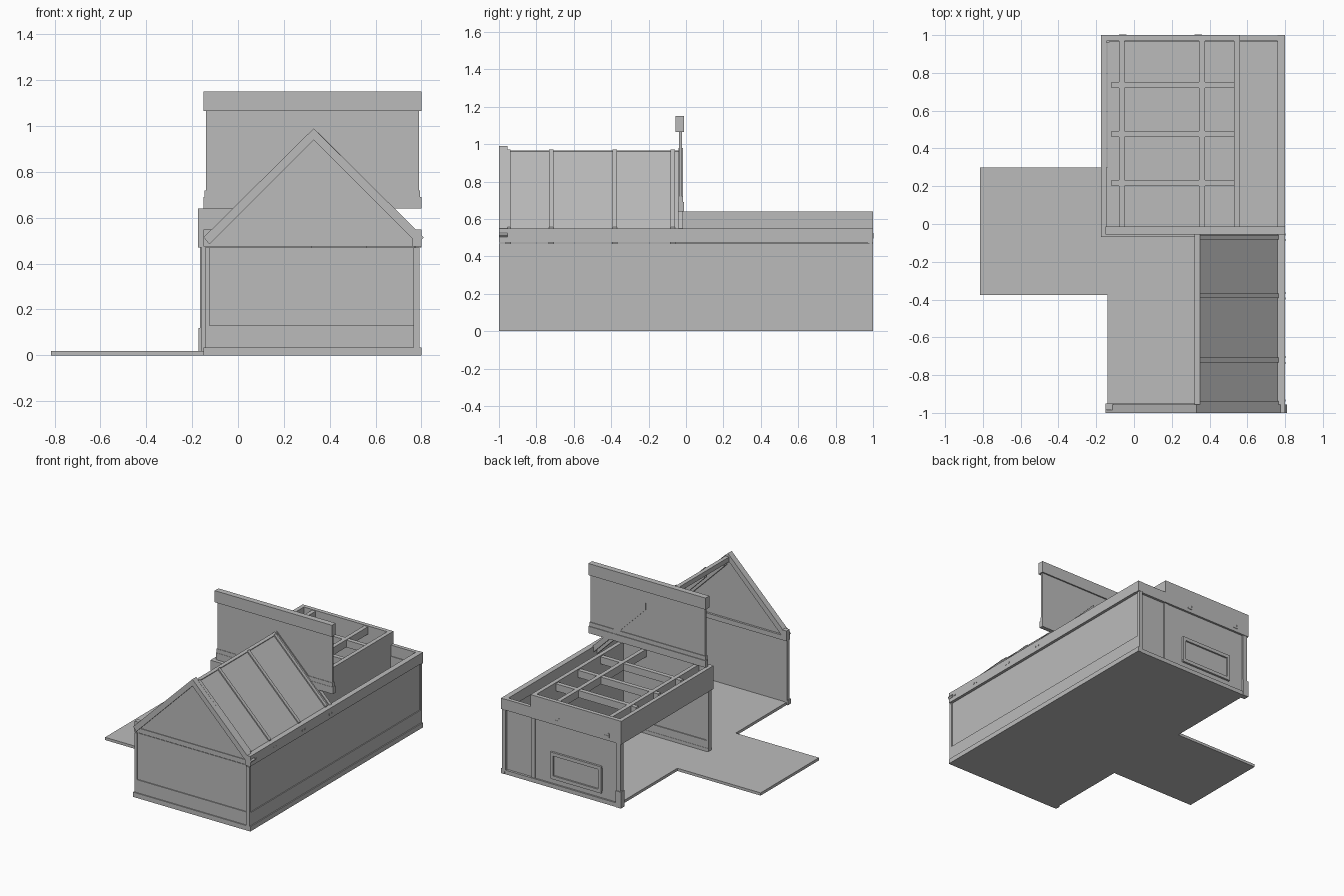
import bpy

cube = bpy.data.objects.get("Cube")
if cube:
    bpy.data.objects.remove(cube, do_unlink=True)

grey = bpy.data.materials.new("plain grey")
grey.use_nodes = True
grey.diffuse_color = (0.5, 0.5, 0.5, 1)
grey.node_tree.nodes["Principled BSDF"].inputs["Base Color"].default_value = grey.diffuse_color


def make(name, verts, faces):
    mesh = bpy.data.meshes.new(name)
    mesh.from_pydata(verts, [], faces)
    mesh.materials.append(grey)
    obj = bpy.data.objects.new(name, mesh)
    bpy.context.collection.objects.link(obj)
    return obj


def prism(name, outline, low, high, axis="y"):
    """Extrude a counter-clockwise outline along y (xz outline) or z (xy outline)."""
    n = len(outline)
    if axis == "y":
        verts = [(a, d, b) for d in (high, low) for a, b in outline]
    else:
        verts = [(a, b, d) for d in (low, high) for a, b in outline]
    faces = [tuple(reversed(range(n))), tuple(range(n, 2 * n))]
    faces += [(i, (i + 1) % n, n + (i + 1) % n, n + i) for i in range(n)]
    return make(name, verts, faces)


def box(name, x, y, z):
    outline = [(x[0], y[0]), (x[1], y[0]), (x[1], y[1]), (x[0], y[1])]
    return prism(name, outline, z[0], z[1], "z")


def slope_strip(name, top, thick, x0, x1, y0, y1):
    """Board lying on the right roof slope; top is x + z on its upper side."""
    t = thick * 2 ** 0.5
    prism(name, [(x0, top - x0 - t), (x1, top - x1 - t), (x1, top - x1), (x0, top - x0)], y0, y1)


# Main outline values
L, R, MID = -0.14, 0.80, 0.33
RAIL, EAVE, ROOM = 0.47, 0.55, 0.64
WALL = (0.02, RAIL)

# Floor with side deck
prism("floor", [(L, -0.99), (R - 0.01, -0.99), (R - 0.01, 0.99), (L, 0.99), (L, 0.30),
                (-0.815, 0.30), (-0.815, -0.375), (L, -0.375)], 0, 0.02, "z")

# Long right wall with base board, plinth, rail and corner posts
box("right_wall", (0.77, 0.785), (-0.98, 0.98), WALL)
box("right_base_board", (0.77, 0.792), (-0.99, 0.99), (0, 0.13))
box("right_plinth", (0.77, R), (-1, 1), (0, 0.035))
box("right_rail", (0.76, R), (-1, 1), (RAIL + 0.005, EAVE))
for y in (-0.99, 0.99):
    box("right_corner_post", (0.765, 0.792), (y - 0.01, y + 0.01), WALL)

# Front wall
box("front_wall", (L, 0.785), (-0.985, -0.965), WALL)
box("front_base_board", (L - 0.005, 0.79), (-0.992, -0.965), (0, 0.13))
box("front_plinth", (L - 0.01, R), (-1, -0.965), (0, 0.035))
box("front_rail", (L - 0.01, 0.79), (-0.99, -0.95), (RAIL + 0.005, 0.51))
box("front_rail_end", (L - 0.01, L + 0.035), (-0.985, -0.95), (0.51, EAVE))
box("front_corner_post", (L - 0.005, L + 0.015), (-0.992, -0.96), WALL)

# Gable panel with a pair of rake boards
prism("gable_panel", [(-0.11, 0.51), (0.77, 0.51), (MID, 0.95)], -0.985, -0.965)
for s in (-1, 1):
    rake = [(MID, 0.94), (MID + s * 0.455, 0.485), (MID + s * 0.48, 0.515), (MID, 0.99)]
    prism("rake_board", rake if s < 0 else rake[::-1], -1, -0.955)

# Right roof slope, ridge beam, rafters and rail pegs
slope_strip("roof_slope", 1.31, 0.02, 0.345, 0.775, -0.97, -0.035)
box("ridge_beam", (0.32, 0.35), (-0.99, -0.03), (0.93, 0.965))
slope_strip("rear_rake_board", 1.32, 0.035, 0.34, 0.79, -0.04, -0.015)
for y in (-0.95, -0.72, -0.38, -0.07):
    slope_strip("roof_batten", 1.322, 0.008, 0.35, 0.765, y - 0.012, y + 0.012)
    slope_strip("rafter", 1.285, 0.03, 0.345, 0.775, y - 0.015, y + 0.015)
    for dy in (-0.015, 0.015):
        box("rail_peg", (0.79, 0.803), (y + dy - 0.005, y + dy + 0.005), (0.505, 0.515))

# Rear room: inner side wall and partition
box("inner_side_wall", (0.53, 0.56), (-0.05, 0.99), (-0.0, ROOM))
box("partition_wall", (L, 0.56), (-0.06, -0.035), (0, ROOM))
for y0, y1 in ((-0.067, -0.06), (-0.035, -0.028)):
    box("partition_base_board", (L - 0.01, 0.53), (y0, y1), (0.02, 0.10))
    box("partition_plinth", (L - 0.015, 0.53), (y0 - 0.002, y1 + 0.002), (0.02, 0.045))
box("partition_end_post", (L - 0.02, L), (-0.065, -0.03), (0, RAIL))

# Back wall, with the room part standing slightly proud
box("back_wall_room", (L - 0.02, 0.53), (0.965, 0.985), (0, RAIL))
box("back_wall_side", (0.53, 0.78), (0.965, 0.98), (0, RAIL))
box("back_plinth", (L - 0.02, R), (0.965, 0.997), (0, 0.03))
box("back_rail_side", (0.56, R), (0.97, 0.998), (RAIL, EAVE))
box("back_corner_post", (L - 0.025, L + 0.01), (0.96, 0.995), (0, RAIL))
box("back_corner_foot", (L - 0.032, L + 0.01), (0.96, 1), (0, 0.12))

# Top frame of the room and ceiling joists
box("frame_back", (-0.175, 0.56), (0.97, 1), (RAIL, ROOM))
box("frame_left", (-0.175, -0.145), (-0.07, 1), (RAIL, ROOM))
box("frame_front", (-0.175, 0.32), (-0.07, -0.045), (RAIL, ROOM))
for x in (-0.065, 0.36):
    box("long_joist", (x - 0.015, x + 0.015), (-0.04, 0.97), (0.58, ROOM - 0.005))
for y in (0.217, 0.477, 0.735):
    box("cross_joist", (-0.12, 0.53), (y - 0.016, y + 0.016), (0.58, ROOM - 0.008))

# Back hatch: frame and panel
hx, hz, b = (0.0, 0.39), (0.08, 0.25), 0.025
box("hatch_panel", hx, (0.98, 0.988), hz)
for z in hz:
    box("hatch_frame_bar", (hx[0] - 0.01, hx[1] + 0.01), (0.98, 1), (z - b / 2, z + b / 2))
for x in hx:
    box("hatch_frame_post", (x - b / 2, x + b / 2), (0.98, 1), hz)

# Small latches on the back frame
for x in (-0.06, 0.34):
    box("latch", (x - 0.02, x + 0.02), (0.99, 1.003), (0.495, 0.507))
    box("latch_tip", (x - 0.02, x - 0.01), (0.99, 1.003), (0.507, 0.525))

# Upright upper wall with cap rail and base board
box("upper_wall", (L, 0.79), (-0.037, -0.022), (ROOM, 1.08))
box("upper_cap_rail", (L - 0.01, R), (-0.055, -0.012), (1.065, 1.15))
box("upper_base_board", (L - 0.006, 0.795), (-0.04, -0.017), (ROOM, 0.72))
box("upper_plinth", (L - 0.01, R), (-0.042, -0.012), (ROOM, 0.69))
